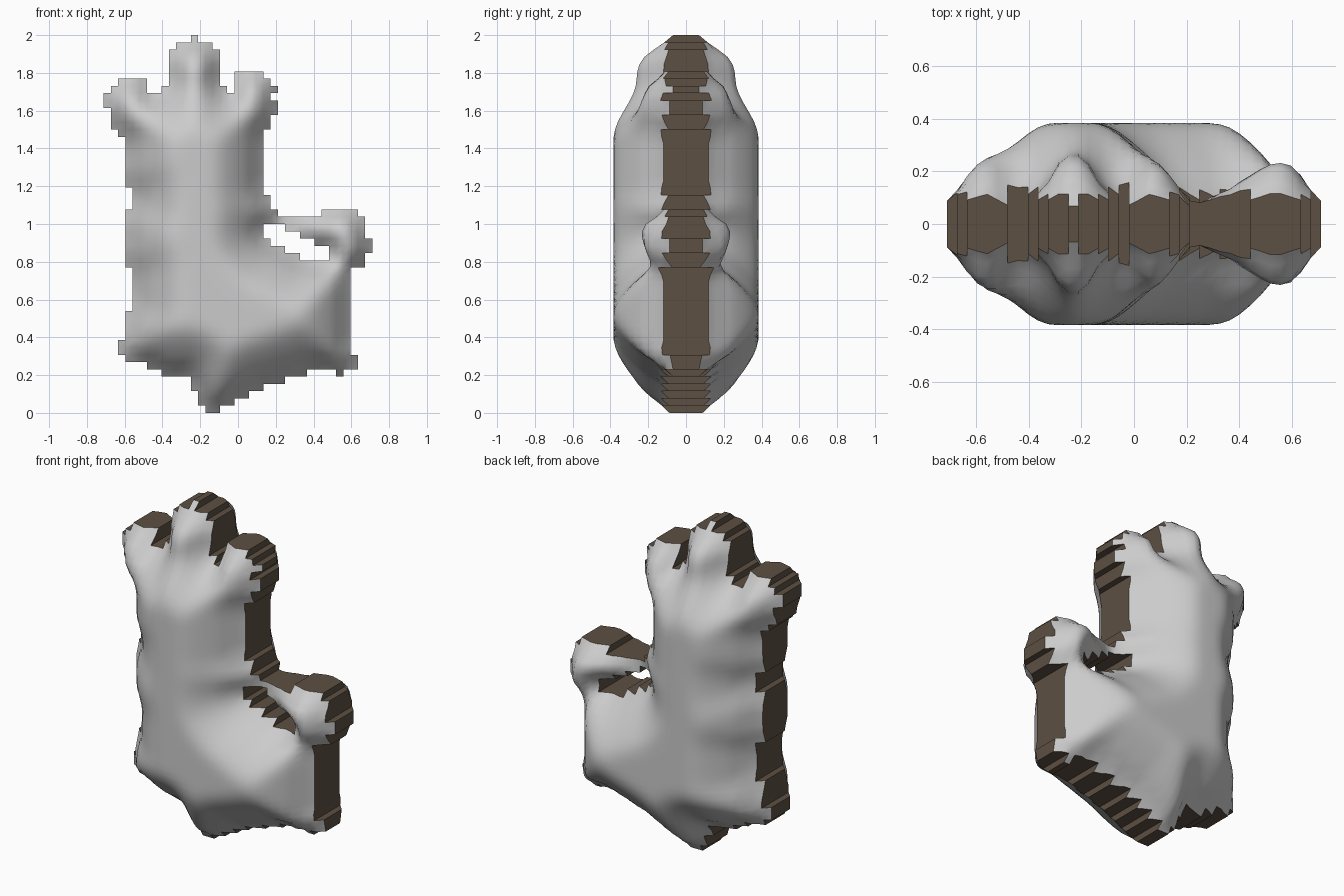
import bpy, bmesh, math
from mathutils import Vector, kdtree

if "Cube" in bpy.data.objects:
    bpy.data.objects.remove(bpy.data.objects["Cube"])

S = 2 / 52            # size of one outline cell
NX, NZ = 37, 52
DEPTH, LIMIT = 0.75, 0.385

filled = set()


def cells(x0, x1, z0, z1):
    return {(i, j) for i in range(x0, x1) for j in range(z0, z1)}


def add(*boxes):
    for b in boxes:
        filled.update(cells(*b))


# pointed base: (right end of step, bottom of step)
x = 3
for end, bottom in [(6, 7), (8, 6), (10, 5), (12, 5), (13, 3), (14, 1), (16, 0), (18, 1),
                    (20, 2), (22, 3), (25, 4), (28, 5), (32, 6), (33, 5), (35, 6)]:
    add((x, end, bottom, 8))
    x = end
# main column with its shallow side notches
add((2, 6, 8, 10), (3, 22, 8, 14), (4, 22, 14, 20), (3, 22, 20, 28),
    (4, 22, 28, 31), (3, 22, 31, 44))
# side block and its knob
add((22, 34, 8, 20), (22, 36, 20, 27), (30, 35, 27, 28), (36, 37, 22, 24),
    (22, 24, 27, 28), (22, 23, 28, 30))
# left, middle and right top lobes
add((2, 6, 38, 46), (1, 2, 39, 45), (0, 1, 42, 44))
add((8, 17, 44, 45), (9, 16, 45, 50), (10, 15, 50, 51), (12, 13, 51, 52))
add((18, 22, 44, 47), (22, 23, 39, 46), (23, 24, 41, 43), (23, 24, 44, 45))
# slanted opening under the knob
for hole in [(22, 23, 24, 26), (23, 25, 23, 26), (25, 27, 22, 25),
             (27, 29, 21, 24), (29, 31, 21, 22), (28, 31, 22, 23)]:
    filled -= cells(*hole)

# inflate: depth grows with the root of the distance to the outline
empty = [c for c in cells(-1, NX + 1, -1, NZ + 1) if c not in filled]
tree = kdtree.KDTree(len(empty))
for n, c in enumerate(empty):
    tree.insert(Vector((c[0], c[1], 0)), n)
tree.balance()
raw = {c: min(LIMIT, DEPTH * math.sqrt(S * tree.find(Vector((c[0], c[1], 0)))[2]))
       for c in filled}
soft = {(i, j): sum(raw.get((i + a, j + b), 0) for a in (-1, 0, 1) for b in (-1, 0, 1)) / 9
        for i, j in filled}


def corner_depth(i, j):
    near = [soft[c] for c in ((i, j), (i - 1, j), (i, j - 1), (i - 1, j - 1)) if c in soft]
    return sum(near) / len(near)


def build(name, quads, smooth, material=None):
    bm = bmesh.new()
    made = {}

    def vert(i, j, side):
        key = (i, j, side)
        if key not in made:
            made[key] = bm.verts.new(((i - NX / 2) * S, side * corner_depth(i, j), j * S))
        return made[key]

    for q in quads:
        bm.faces.new([vert(*p) for p in q]).smooth = smooth
    me = bpy.data.meshes.new(name)
    bm.to_mesh(me)
    bm.free()
    if material:
        me.materials.append(material)
    ob = bpy.data.objects.new(name, me)
    bpy.context.collection.objects.link(ob)
    return ob


# puffed front and back shells
loop = [(0, 0), (1, 0), (1, 1), (0, 1)]
for name, side in (("front_shell", -1), ("back_shell", 1)):
    order = loop if side < 0 else loop[::-1]
    build(name, [[(i + a, j + b, side) for a, b in order] for i, j in sorted(filled)], True)

# brown stepped rim joining the shells
brown = bpy.data.materials.new("rim_brown")
brown.diffuse_color = (0.11, 0.08, 0.055, 1)
brown.use_nodes = True
brown.node_tree.nodes["Principled BSDF"].inputs["Base Color"].default_value = brown.diffuse_color
walls = []
for i, j in sorted(filled):
    for k, (dx, dz) in enumerate([(0, -1), (1, 0), (0, 1), (-1, 0)]):
        if (i + dx, j + dz) not in filled:
            (a, b), (c, d) = loop[k], loop[(k + 1) % 4]
            walls.append([(i + c, j + d, -1), (i + a, j + b, -1),
                          (i + a, j + b, 1), (i + c, j + d, 1)])
build("rim", walls, False, brown)
